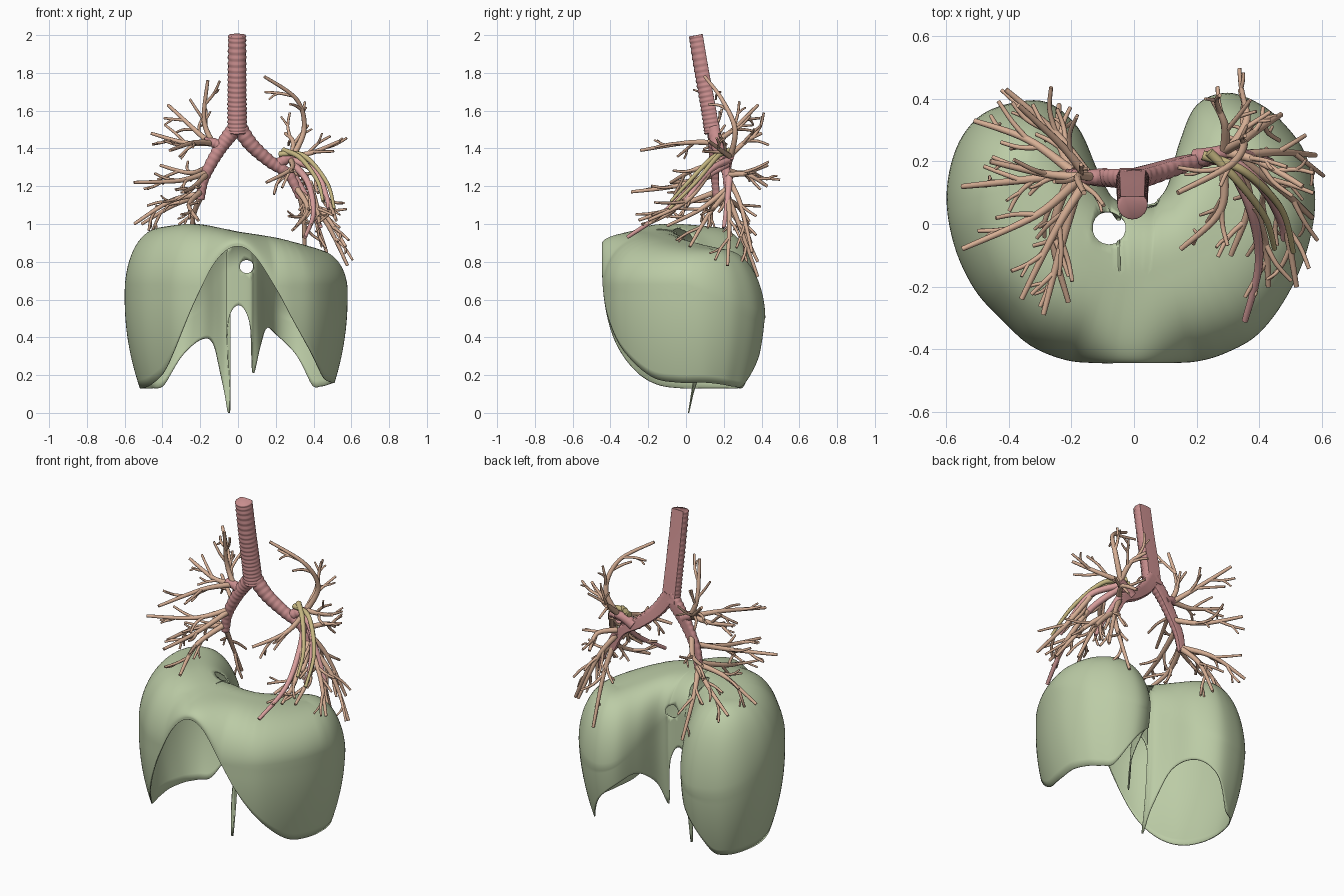
import bpy, bmesh, math, random
from mathutils import Vector

if "Cube" in bpy.data.objects:
    bpy.data.objects.remove(bpy.data.objects["Cube"])
random.seed(4)


def material(name, rgb):
    m = bpy.data.materials.new(name)
    m.diffuse_color = (*rgb, 1)
    m.use_nodes = True
    m.node_tree.nodes["Principled BSDF"].inputs["Base Color"].default_value = m.diffuse_color
    return m


GREEN = material("muscle_green", (0.50, 0.60, 0.38))
PINK = material("airway_pink", (0.58, 0.27, 0.27))
ROSE = material("light_rose", (0.70, 0.35, 0.34))
TAN = material("twig_tan", (0.68, 0.43, 0.30))
OLIVE = material("olive_yellow", (0.56, 0.47, 0.22))


def spline(pts, n, closed=False):
    """Catmull-Rom samples through points of any dimension."""
    k, out = len(pts), []
    get = lambda i: pts[i % k] if closed else pts[max(0, min(k - 1, i))]
    for i in range(k if closed else k - 1):
        a, b, c, d = (get(i + j) for j in (-1, 0, 1, 2))
        for j in range(n):
            t = j / n
            out.append([0.5 * (2 * q + (r - p) * t + (2 * p - 5 * q + 4 * r - s) * t * t
                               + (3 * q - p - 3 * r + s) * t ** 3)
                        for p, q, r, s in zip(a, b, c, d)])
    if not closed:
        out.append(list(pts[-1]))
    return out


def finish(name, bm, mat, angle=50, orient=True):
    if orient:
        bmesh.ops.recalc_face_normals(bm, faces=bm.faces)
    me = bpy.data.meshes.new(name)
    bm.to_mesh(me)
    bm.free()
    ob = bpy.data.objects.new(name, me)
    bpy.context.collection.objects.link(ob)
    me.materials.append(mat)
    bpy.context.view_layer.objects.active = ob
    ob.select_set(True)
    bpy.ops.object.shade_smooth_by_angle(angle=math.radians(angle))
    ob.select_set(False)
    return ob


def tube(bm, path, r0, r1, sides=8, ridge=0.0, flat=False):
    """Tapered sweep; ridge adds cartilage hoops, flat levels the back."""
    path = [Vector(p) for p in path]
    n, rings = len(path), []
    side = None
    for i, p in enumerate(path):
        t = (path[min(i + 1, n - 1)] - path[max(i - 1, 0)]).normalized()
        if side is None:
            side = t.orthogonal() if abs(t.x) > 0.9 else Vector((1, 0, 0))
        side = (side - t * side.dot(t)).normalized()
        up = t.cross(side)
        r = r0 + (r1 - r0) * i / (n - 1)
        ring = []
        for k in range(sides):
            a = math.tau * k / sides
            d = side * math.cos(a) + up * math.sin(a)
            o = d * r
            if ridge and d.y < 0.5:
                o *= 1 + ridge * (1 if i % 4 in (1, 2) else -1)
            if flat and o.y > 0.55 * r:
                o.y = 0.55 * r
            ring.append(bm.verts.new(p + o))
        rings.append(ring)
    for a, b in zip(rings, rings[1:]):
        for k in range(sides):
            bm.faces.new((a[k], a[(k + 1) % sides], b[(k + 1) % sides], b[k]))
    bm.faces.new(rings[0])
    bm.faces.new(rings[-1])


# ---- Diaphragm: outline x, y, lower rim height, position along the spine
RIM = [(-.02, -.445, .88, .5), (.08, -.445, .84, .56), (.2, -.44, .66, .66), (.3, -.41, .48, .74),
       (.4, -.35, .32, .82), (.49, -.23, .19, .88), (.555, -.08, .16, .94), (.58, .08, .16, 1),
       (.55, .22, .15, 1), (.49, .31, .14, 1), (.41, .38, .15, 1), (.3, .42, .31, 1),
       (.2, .38, .41, .97), (.145, .26, .45, .88), (.11, .13, .35, .7), (.078, .08, .21, .58),
       (.06, .065, .48, .55), (0, .06, .57, .5), (-.055, .06, .45, .46), (-.04, .065, .02, .45),
       (-.055, .075, .01, .44), (-.08, .1, .17, .4), (-.12, .18, .36, .25), (-.18, .31, .39, .08),
       (-.28, .39, .31, .02), (-.4, .385, .15, 0), (-.5, .34, .13, 0), (-.57, .24, .13, 0),
       (-.6, .09, .13, 0), (-.575, -.07, .13, .06), (-.51, -.21, .15, .12), (-.42, -.31, .22, .2),
       (-.33, -.39, .37, .28), (-.22, -.435, .61, .36), (-.12, -.445, .8, .43)]
SPINE = spline([(-.36, .12, .985), (-.22, -.1, 1.0), (0, -.17, .96), (.2, -.1, .925), (.35, .14, .87)], 25)
bm = bmesh.new()
columns = []
for x, y, rim, u in spline(RIM, 6, True):
    rim = max(0, rim)
    c = Vector(SPINE[int(round(max(0, min(1, u)) * 100))])
    notch = math.exp(-(x / .12) ** 2) if y > -.2 else 0
    base = .68 - .42 * max(0, y)
    shoulder = max(rim + .015, base + (.78 - base) * notch)
    col = []
    for k in range(1, 19):                     # dome
        s = math.sin(k / 18 * math.pi / 2)
        z = shoulder + (c.z - shoulder) * (1 - s ** 2.7) ** .55 if k < 18 else shoulder
        col.append(bm.verts.new((c.x + (x - c.x) * s, c.y + (y - c.y) * s, z)))
    out = Vector((x - c.x, y - c.y)).normalized()
    for k in range(1, 13):                     # hanging wall
        z = shoulder + (rim - shoulder) * k / 12
        inset = .075 * (max(0, .6 - z) / .45) ** 2 * (1 - .7 * notch)
        col.append(bm.verts.new((x - out.x * inset, y - out.y * inset, z)))
    columns.append(col)
n = len(columns)
for i in range(n):
    a, b = columns[i], columns[(i + 1) % n]
    for k in range(len(a) - 1):
        bm.faces.new((a[k], a[k + 1], b[k + 1], b[k]))
# crown strip joins the inner ring to the spine line
crown = [bm.verts.new(SPINE[i]) for i in range(0, 101, 5)]
inner = [min(crown, key=lambda v: (v.co - Vector(SPINE[int(round(max(0, min(1, p[3])) * 100))])).length)
         for p in spline(RIM, 6, True)]
for i in range(n):
    j = (i + 1) % n
    a, b, p, q = columns[i][0], columns[j][0], inner[i], inner[j]
    bm.faces.new((p, a, b) if p is q else (p, a, b, q))


def opening(centre, axes, radius, keep):
    """Remove faces inside a circle and round off the hole edge."""
    i, j = axes
    dist = lambda co: math.hypot(co[i] - centre[0], co[j] - centre[1])
    gone = [f for f in bm.faces if keep(f.calc_center_median()) and dist(f.calc_center_median()) < radius]
    edge = {v for f in gone for v in f.verts if any(g not in gone for g in v.link_faces)}
    bmesh.ops.delete(bm, geom=gone, context="FACES")
    for v in edge:
        if v.is_valid:
            s = radius / max(dist(v.co), radius * .4)
            v.co[i] = centre[0] + (v.co[i] - centre[0]) * s
            v.co[j] = centre[1] + (v.co[j] - centre[1]) * s


opening((-.08, -.012), (0, 1), .053, lambda c: c.z > .84)                 # vein
opening((.045, .775), (0, 2), .036, lambda c: c.y > 0 and c.z < .86)      # gullet
loose = [v for v in bm.verts if not v.link_faces]
bmesh.ops.delete(bm, geom=loose, context="VERTS")
diaphragm = finish("diaphragm", bm, GREEN, 60, False)
shell = diaphragm.modifiers.new("thickness", "SOLIDIFY")
shell.thickness = .006

# ---- Windpipe and main bronchi with hoops
bm = bmesh.new()
tube(bm, spline([(-.005, .062, 2.0), (-.005, .095, 1.8), (-.005, .128, 1.62), (-.003, .15, 1.48)], 28),
     .047, .052, 20, .035, True)
finish("windpipe", bm, PINK)
for name, pts, r1 in [
        ("left_main_bronchus", [(0, .15, 1.52), (-.06, .155, 1.45), (-.12, .155, 1.36), (-.18, .16, 1.24), (-.2, .165, 1.13)], .022),
        ("right_main_bronchus", [(0, .15, 1.52), (.07, .17, 1.42), (.17, .2, 1.33), (.27, .22, 1.26), (.33, .225, 1.14)], .022)]:
    bm = bmesh.new()
    tube(bm, spline(pts, 16), .044, r1, 14, .035, True)
    finish(name, bm, PINK)
bm = bmesh.new()
tube(bm, spline([(-.09, .15, 1.41), (-.13, .15, 1.43), (-.18, .145, 1.44)], 10), .03, .02, 12, .04)
tube(bm, spline([(.2, .21, 1.31), (.25, .22, 1.34), (.3, .235, 1.36)], 10), .032, .022, 12, .04)
finish("upper_lobe_bronchi", bm, PINK)

# ---- Branches: path points for each side
LEFT = [[(-.13, .15, 1.42), (-.18, .15, 1.55), (-.16, .1, 1.76)],
        [(-.15, .15, 1.43), (-.23, .25, 1.5), (-.37, .38, 1.63)],
        [(-.15, .15, 1.43), (-.28, .16, 1.43), (-.46, .2, 1.48)],
        [(-.15, .14, 1.43), (-.24, 0, 1.43), (-.36, -.24, 1.39)],
        [(-.17, .15, 1.27), (-.31, .03, 1.23), (-.55, -.08, 1.22)],
        [(-.17, .15, 1.26), (-.23, -.06, 1.2), (-.29, -.29, 1.17)],
        [(-.15, .16, 1.31), (-.25, .29, 1.27), (-.41, .43, 1.31)],
        [(-.2, .16, 1.17), (-.26, -.03, 1.1), (-.21, -.25, 1.02)],
        [(-.2, .16, 1.16), (-.36, .14, 1.12), (-.55, .12, 1.0)],
        [(-.2, .17, 1.15), (-.34, .27, 1.1), (-.51, .33, 1.0)],
        [(-.2, .17, 1.14), (-.24, .27, 1.02), (-.24, .38, .8)]]
RIGHT = [[(.28, .23, 1.34), (.35, .26, 1.5), (.31, .19, 1.66), (.14, .1, 1.78)],
         [(.29, .23, 1.36), (.29, .32, 1.44), (.25, .4, 1.48)],
         [(.28, .23, 1.34), (.28, .05, 1.29), (.15, -.08, 1.22)],
         [(.29, .23, 1.36), (.4, .2, 1.38), (.54, .12, 1.44)],
         [(.3, .23, 1.23), (.38, .29, 1.1), (.47, .35, .85)],
         [(.32, .22, 1.17), (.46, .23, 1.02), (.58, .22, .78)],
         [(.31, .22, 1.19), (.37, .08, 1.08), (.31, -.1, .99)],
         [(.32, .22, 1.17), (.46, .12, 1.05), (.57, .02, .88)],
         [(.33, .22, 1.15), (.35, .28, 1.0), (.35, .38, .72)],
         [(.3, .23, 1.26), (.36, .33, 1.26), (.34, .43, 1.2)],
         [(.41, .12, 1.27), (.48, 0, 1.12), (.52, -.2, 1.02)],
         [(.38, .06, 1.22), (.42, -.06, 1.08), (.43, -.2, 1.0)]]
ROSY = [[(.28, .23, 1.34), (.41, .12, 1.28), (.47, .01, 1.14), (.48, -.05, 1.08)],
        [(.29, .22, 1.32), (.37, .06, 1.22), (.4, -.12, 1.06), (.355, -.31, .93)],
        [(.3, .23, 1.25), (.37, .22, 1.13), (.44, .2, .98)]]
YELLOW = [[(.22, .22, 1.37), (.35, .17, 1.36), (.47, .05, 1.22), (.51, -.09, 1.08)],
          [(.24, .23, 1.39), (.33, .14, 1.35), (.42, .02, 1.23), (.45, -.08, 1.12)]]


def twig(bm, start, direction, length, r, fork):
    """Curved side shoot that may fork once more."""
    bend = Vector([random.uniform(-1, 1) for _ in range(3)]) * .35
    mid = start + direction * length * .5
    end = mid + (direction + bend).normalized() * length * .5
    tube(bm, spline([start, mid, end], 4), r, r * .7)
    if fork:
        side = direction.cross(bend).normalized() * random.choice((-1, 1))
        twig(bm, mid, (direction + side * .7).normalized(), length * .42, r * .75, False)


def branches(name, mat, paths, r, twigs, twig_bm):
    bm = bmesh.new()
    for pts in paths:
        path = [Vector(p) for p in spline(pts, 8)]
        tube(bm, path, r, r * .5, 10)
        for k in range(twigs):
            i = int((.38 + .5 * k / twigs) * (len(path) - 1))
            t = (path[i + 1] - path[i]).normalized()
            around = t.orthogonal().normalized()
            across = t.cross(around)
            a = k * 2.4 + random.random()
            d = (t + (around * math.cos(a) + across * math.sin(a)) * .65).normalized()
            twig(twig_bm, path[i], d, random.uniform(.1, .17), r * .55, k % 2 == 0)
    finish(name, bm, mat)


fine = bmesh.new()
branches("left_branches", TAN, LEFT, .0165, 3, fine)
branches("right_branches", TAN, RIGHT, .0165, 3, fine)
branches("rose_branches", ROSE, ROSY, .02, 1, fine)
branches("yellow_branches", OLIVE, YELLOW, .016, 0, fine)
finish("fine_twigs", fine, TAN)
